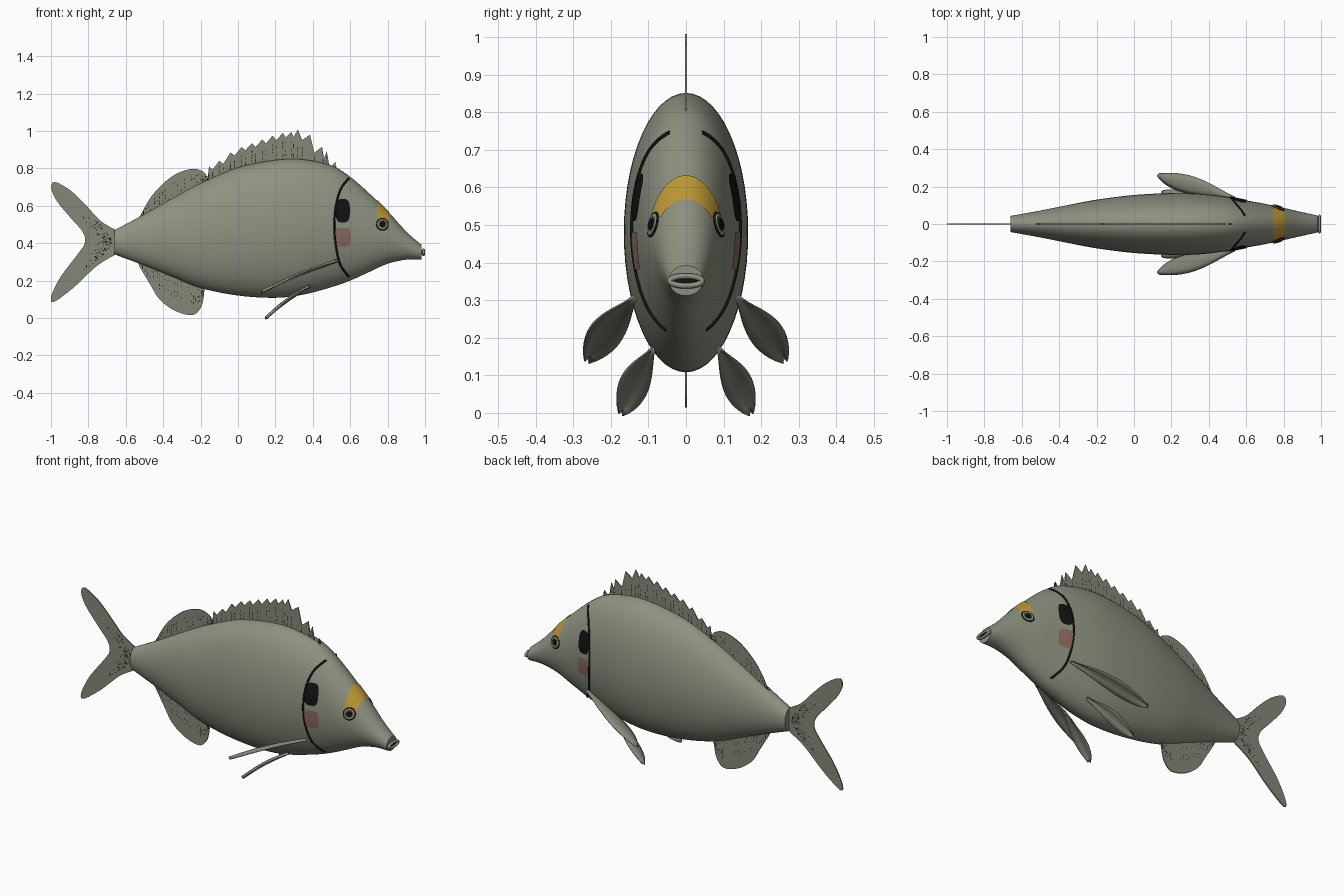
import bpy, bmesh, math, random
from mathutils import Vector

if "Cube" in bpy.data.objects:
    bpy.data.objects.remove(bpy.data.objects["Cube"], do_unlink=True)
random.seed(4)


def material(name, rgb):
    m = bpy.data.materials.new(name)
    m.use_nodes = True
    m.diffuse_color = (*rgb, 1)
    bsdf = m.node_tree.nodes["Principled BSDF"]
    bsdf.inputs["Base Color"].default_value = (*rgb, 1)
    bsdf.inputs["Roughness"].default_value = 0.8
    return m


OLIVE = material("olive grey", (0.27, 0.29, 0.22))
FIN = material("fin olive", (0.23, 0.25, 0.185))
BLACK = material("black", (0.006, 0.006, 0.006))
GOLD = material("gold", (0.52, 0.32, 0.035))
ROSE = material("dusky rose", (0.26, 0.15, 0.115))
BROWN = material("eye brown", (0.16, 0.10, 0.06))


def build(name, verts, faces, mat, smooth=True, solid=0):
    me = bpy.data.meshes.new(name)
    me.from_pydata([tuple(v) for v in verts], [], faces)
    bm = bmesh.new()
    bm.from_mesh(me)
    bmesh.ops.triangulate(bm, faces=[f for f in bm.faces if len(f.verts) > 4])
    bmesh.ops.recalc_face_normals(bm, faces=bm.faces)
    bm.to_mesh(me)
    bm.free()
    me.materials.append(mat)
    ob = bpy.data.objects.new(name, me)
    bpy.context.collection.objects.link(ob)
    if solid:
        mod = ob.modifiers.new("thickness", "SOLIDIFY")
        mod.thickness, mod.offset = solid, 0
    if smooth:
        bpy.ops.object.select_all(action="DESELECT")
        ob.select_set(True)
        bpy.context.view_layer.objects.active = ob
        bpy.ops.object.shade_smooth_by_angle(angle=math.radians(40))
    return ob


def spline(pts, steps=5):
    """Smooth path through the given tuples."""
    p = [pts[0], *pts, pts[-1]]
    out = []
    for i in range(1, len(p) - 2):
        for s in range(steps):
            t = s / steps
            out.append(tuple(
                b + 0.5 * t * (c - a + t * (2*a - 5*b + 4*c - d + t * (3*(b - c) + d - a)))
                for a, b, c, d in zip(p[i-1], p[i], p[i+1], p[i+2])))
    return out + [pts[-1]]


def grid_faces(rows, cols, wrap=False):
    n = cols if wrap else cols - 1
    return [(r*cols + c, r*cols + (c+1) % cols, (r+1)*cols + (c+1) % cols, (r+1)*cols + c)
            for r in range(rows - 1) for c in range(n)]


# Body stations: x, top, bottom, half width
STATIONS = spline([
    (-.66, .47, .34, .043), (-.5, .555, .28, .072), (-.35, .64, .22, .102),
    (-.2, .72, .16, .13), (0, .805, .12, .155), (.2, .845, .108, .165),
    (.35, .848, .125, .162), (.5, .815, .165, .145), (.6, .755, .2, .126),
    (.7, .668, .245, .108), (.8, .572, .29, .086), (.9, .462, .312, .063), (.98, .392, .312, .046)])


def station(x):
    for a, b in zip(STATIONS, STATIONS[1:]):
        if x <= b[0]:
            t = (x - a[0]) / (b[0] - a[0])
            _, top, bot, w = (p + (q - p) * t for p, q in zip(a, b))
            break
    return (top + bot) / 2, (top - bot) / 2, w


def ring_point(x, ang, off=0):
    zc, h, w = station(x)
    return Vector((x, (w + off) * math.sin(ang), zc + (h + off) * math.cos(ang)))


def on_skin(x, z, side, off=0):
    zc, h, _ = station(x)
    ang = math.acos(max(-1, min(1, (z - zc) / h)))
    return ring_point(x, side * ang, off)


SEG = 56
verts = [ring_point(s[0], math.tau * k / SEG) for s in STATIONS for k in range(SEG)]
rows = len(STATIONS)
caps = [tuple(range(SEG)), tuple(range((rows - 1) * SEG, rows * SEG))]
build("body", verts, grid_faces(rows, SEG, True) + caps, OLIVE)

# Gold band over the forehead
band = []
for i in range(7):
    x = .743 + .064 * i / 6
    zc, h, _ = station(x)
    limit = math.acos((.52 - zc) / h)
    band += [ring_point(x, limit * (k / 12 - 1), .004) for k in range(25)]
build("forehead_band", band, grid_faces(7, 25), GOLD)


# Cheek patches, gill edges and eyes on both sides
def patch(name, cx, cz, rx, rz, side, mat, power=.65):
    pts = []
    for r in range(7):
        for k in range(32):
            a = math.tau * k / 32
            c, s = math.cos(a), math.sin(a)
            pts.append(on_skin(cx + r/6 * rx * math.copysign(abs(c)**power, c),
                               cz + r/6 * rz * math.copysign(abs(s)**power, s), side, .004))
    build(name, pts, grid_faces(7, 32, True), mat)


def tube(name, pts, radius, mat, closed=False):
    cu = bpy.data.curves.new(name, "CURVE")
    cu.dimensions, cu.bevel_depth, cu.bevel_resolution = "3D", radius, 2
    sp = cu.splines.new("POLY")
    sp.points.add(len(pts) - 1)
    for p, co in zip(sp.points, pts):
        p.co = (*co, 1)
    sp.use_cyclic_u = closed
    cu.materials.append(mat)
    bpy.context.collection.objects.link(bpy.data.objects.new(name, cu))


def circle(centre, u, v, n=28):
    return [centre + u * math.cos(math.tau * k / n) + v * math.sin(math.tau * k / n) for k in range(n)]


def leaf(name, root, tip, half, side):
    """Paired fin: a rounded blade along an axis, slightly cupped."""
    flip = Vector((1, side, 1))
    root, tip, half = Vector(root), Vector(tip), Vector(half)
    bow = (tip - root).cross(half).normalized() * .012
    pts = []
    for i in range(17):
        t = i / 16
        width = .12 + .88 * math.sin(math.pi * min(1, t) ** 1.4) ** .8 if t < 1 else .15
        for k in range(5):
            s = k / 2 - 1
            p = root.lerp(tip, t) + half * s * width + bow * (s * s - math.sin(math.pi * t))
            pts.append(p * flip)
    build(name, pts, grid_faces(17, 5), FIN, solid=.005)


for side, label in ((1, "left"), (-1, "right")):
    patch(label + "_dark_spot", .56, .572, .038, .062, side, BLACK)
    patch(label + "_cheek_blush", .56, .432, .042, .05, side, ROSE, .4)
    gill = spline([(.592, .745), (.55, .69), (.524, .6), (.516, .5), (.522, .4), (.545, .29), (.592, .222)], 6)
    tube(label + "_gill_edge", [on_skin(x, z, side, .001) for x, z in gill], .0055, BLACK)

    eye = on_skin(.772, .5, side, .003)
    u = (on_skin(.782, .5, side) - on_skin(.762, .5, side)).normalized()
    v = (on_skin(.772, .51, side) - on_skin(.772, .49, side)).normalized()
    out = u.cross(v).normalized()
    out *= side * math.copysign(1, out.y)
    tube(label + "_eye_rim", circle(eye, u * .025, v * .025), .006, OLIVE, True)
    tube(label + "_eye_outline", circle(eye, u * .032, v * .032), .003, BLACK, True)
    for part, r, lift, mat in (("iris", .022, .004, BROWN), ("pupil", .015, .008, BLACK)):
        pts = circle(eye + out * lift, u * r, v * r) + circle(eye - out * .01, u * r, v * r)
        build(label + "_" + part, pts, grid_faces(2, 28, True) + [tuple(range(28))], mat)

    leaf(label + "_pectoral_fin", (.53, .138, .312), (.125, .262, .145), (.035, .04, .02), side)
    leaf(label + "_pelvic_fin", (.38, .088, .175), (.145, .172, .004), (.022, .034, .022), side)

# Mouth
mouth = Vector((.992, 0, .351))
tube("lips", circle(mouth, Vector((0, .043, 0)), Vector((0, 0, .013))), .0075, OLIVE, True)
mouth_disc = circle(mouth, Vector((0, .042, 0)), Vector((0, 0, .012)))
build("mouth_opening", mouth_disc, [tuple(range(28))], BLACK, False)
throat = [p + Vector((dx, 0, 0)) for dx in (-.02, -.002) for p in mouth_disc]
build("mouth_base", throat, grid_faces(2, 28, True), OLIVE)


# Flat fins along the midline, with dark specks near their roots
def specks(name, pairs, count, reach):
    pts, faces = [], []
    for _ in range(count):
        base, outer = random.choice(pairs)
        p = base.lerp(outer, random.uniform(.08, 1) * reach)
        d = (outer - base).normalized() * random.uniform(.003, .007)
        n = Vector((-d.z, 0, d.x)).normalized() * .0025
        for y in (-.0045, .0045):
            o = Vector((p.x, y, p.z))
            faces.append(tuple(range(len(pts), len(pts) + 4)))
            pts.extend((o - d, o + n, o + d, o - n))
    build(name, pts, faces, BLACK, False)


def body_fin(name, outline, top, count):
    pairs = []
    for x, z in outline:
        zc, h, _ = station(x)
        edge = zc + h if top else zc - h
        pairs.append((Vector((x, 0, edge + (-.03 if top else .03))), Vector((x, 0, z))))
    pts = [p for pair in pairs for p in pair]
    build(name, pts, grid_faces(len(pairs), 2), FIN, False, .005)
    specks(name + "_specks", [((a + Vector((0, 0, .03 if top else -.03))), b) for a, b in pairs], count, .65)


peaks = [(-.155, .81), (-.1, .84), (-.04, .885), (.02, .915), (.075, .935), (.13, .955), (.185, .975),
         (.24, .99), (.285, .995), (.32, 1.008), (.385, .98), (.45, .915), (.475, .89), (.52, .835)]
spiny = []
for (x, z), (x2, z2) in zip(peaks, peaks[1:]):
    drop = .016 + .035 * max(0, x + .05)
    spiny += [(x, z), (x + (x2 - x) * .35, min(z, z2) - drop)]
body_fin("spiny_dorsal_fin", [(-.16, .77)] + spiny + [peaks[-1], (.525, .79)], True, 190)
body_fin("soft_dorsal_fin", spline([(-.535, .52), (-.48, .625), (-.42, .7), (-.34, .765), (-.25, .797),
                                    (-.19, .785), (-.165, .755), (-.16, .71)]), True, 90)
body_fin("anal_fin", spline([(-.53, .28), (-.47, .18), (-.42, .1), (-.34, .04), (-.25, .015),
                             (-.205, .045), (-.185, .1), (-.18, .165)]), False, 90)

# Forked tail
tail = spline([(-.65, .468), (-.735, .52), (-.82, .61), (-.9, .685), (-.98, .727), (-.998, .69),
               (-.965, .62), (-.89, .53), (-.83, .46), (-.818, .405), (-.85, .35), (-.945, .225),
               (-.998, .118), (-.982, .087), (-.875, .166), (-.755, .278), (-.65, .342)])
tail = [Vector((x, 0, z)) for x, z in tail]
build("tail_fin", tail, [tuple(range(len(tail)))], FIN, False, .006)
specks("tail_specks", [(Vector((-.665, 0, .405)), p) for p in tail[8:-8]], 120, .5)
